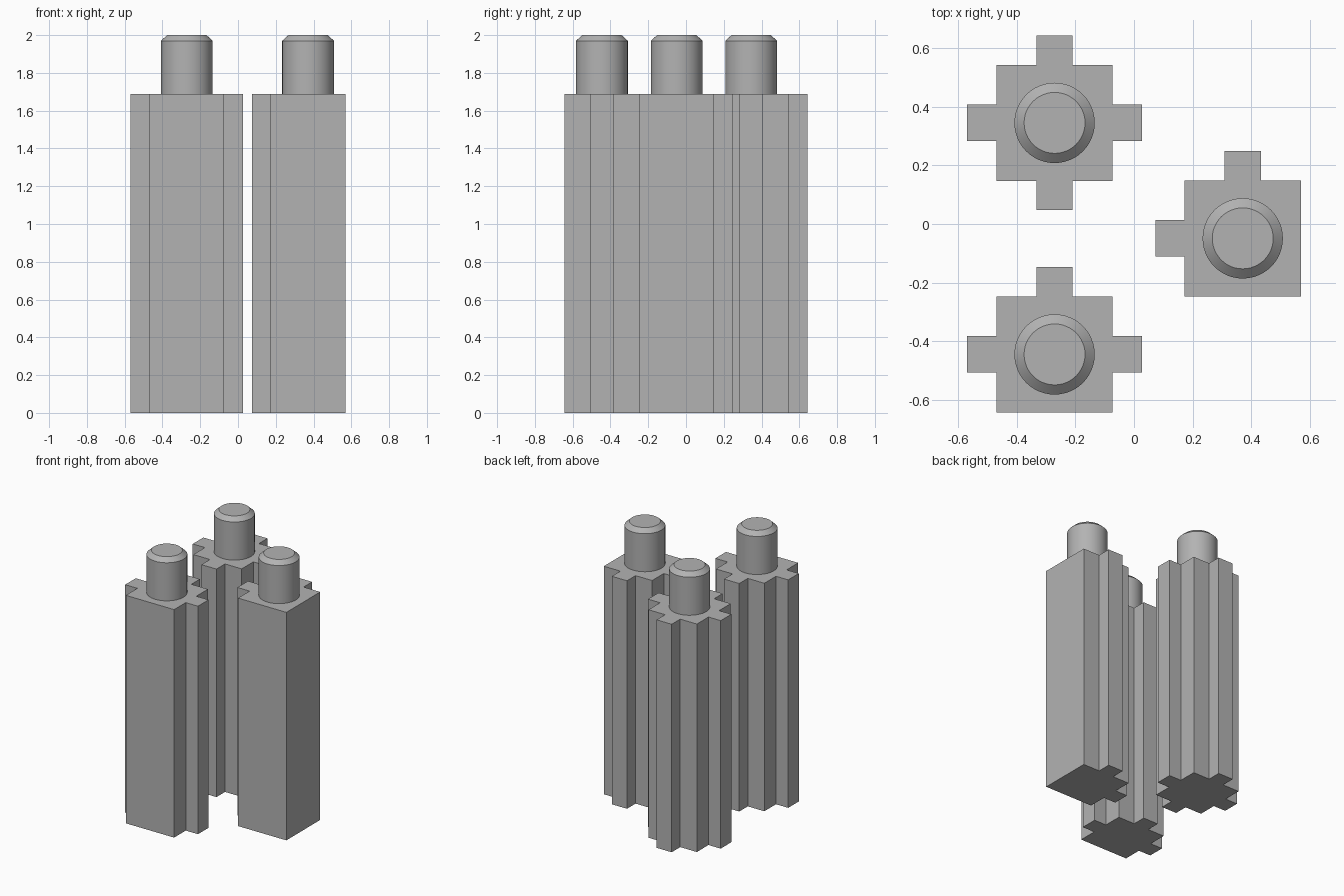
import bpy, bmesh, math

if "Cube" in bpy.data.objects:
    bpy.data.objects.remove(bpy.data.objects["Cube"])

HALF, TAB_W, TAB_D = 0.198, 0.062, 0.10   # body half width, tab half width, tab depth
BODY_H, CHAMFER_Z, TOP_Z = 1.688, 1.97, 2.0
PEG_R, PEG_TOP_R = 0.137, 0.104

grey = bpy.data.materials.new("plain grey")
grey.diffuse_color = (0.45, 0.45, 0.45, 1)
grey.use_nodes = True
grey.node_tree.nodes["Principled BSDF"].inputs["Base Color"].default_value = grey.diffuse_color


def finish(bm, name):
    bmesh.ops.recalc_face_normals(bm, faces=bm.faces)
    mesh = bpy.data.meshes.new(name)
    bm.to_mesh(mesh)
    bm.free()
    mesh.materials.append(grey)
    obj = bpy.data.objects.new(name, mesh)
    bpy.context.collection.objects.link(obj)
    return obj


def make_post(name, x, y, tabs):
    """Square column with a tab on each listed side (0 = right, 1 = back, 2 = left, 3 = front)."""
    outline = []
    for side in range(4):
        pts = [(HALF, -HALF)]
        if side in tabs:
            pts += [(HALF, -TAB_W), (HALF + TAB_D, -TAB_W),
                    (HALF + TAB_D, TAB_W), (HALF, TAB_W)]
        for _ in range(side):
            pts = [(-b, a) for a, b in pts]
        outline += pts
    bm = bmesh.new()
    base = bm.faces.new([bm.verts.new((x + a, y + b, 0)) for a, b in outline])
    out = bmesh.ops.extrude_face_region(bm, geom=[base], use_keep_orig=True)
    top = [v for v in out["geom"] if isinstance(v, bmesh.types.BMVert)]
    bmesh.ops.translate(bm, verts=top, vec=(0, 0, BODY_H))
    finish(bm, name)


def make_peg(name, x, y, n=48):
    """Round peg with a chamfered top."""
    bm = bmesh.new()
    rings = []
    for r, z in ((PEG_R, BODY_H), (PEG_R, CHAMFER_Z), (PEG_TOP_R, TOP_Z)):
        rings.append([bm.verts.new((x + r * math.cos(2 * math.pi * i / n),
                                    y + r * math.sin(2 * math.pi * i / n), z))
                      for i in range(n)])
    for low, high in zip(rings, rings[1:]):
        for i in range(n):
            j = (i + 1) % n
            bm.faces.new((low[i], low[j], high[j], high[i]))
    bm.faces.new(rings[-1])
    bm.faces.new(rings[0][::-1])
    obj = finish(bm, name)
    bpy.ops.object.select_all(action='DESELECT')
    obj.select_set(True)
    bpy.context.view_layer.objects.active = obj
    bpy.ops.object.shade_smooth_by_angle(angle=math.radians(30))


# Three posts, each with its own set of tabs
for label, x, y, tabs in (("back_left", -0.271, 0.345, (0, 1, 2, 3)),
                          ("front_left", -0.271, -0.445, (0, 1, 2)),
                          ("right", 0.371, -0.049, (1, 2))):
    make_post(label + "_post", x, y, tabs)
    make_peg(label + "_peg", x, y)
